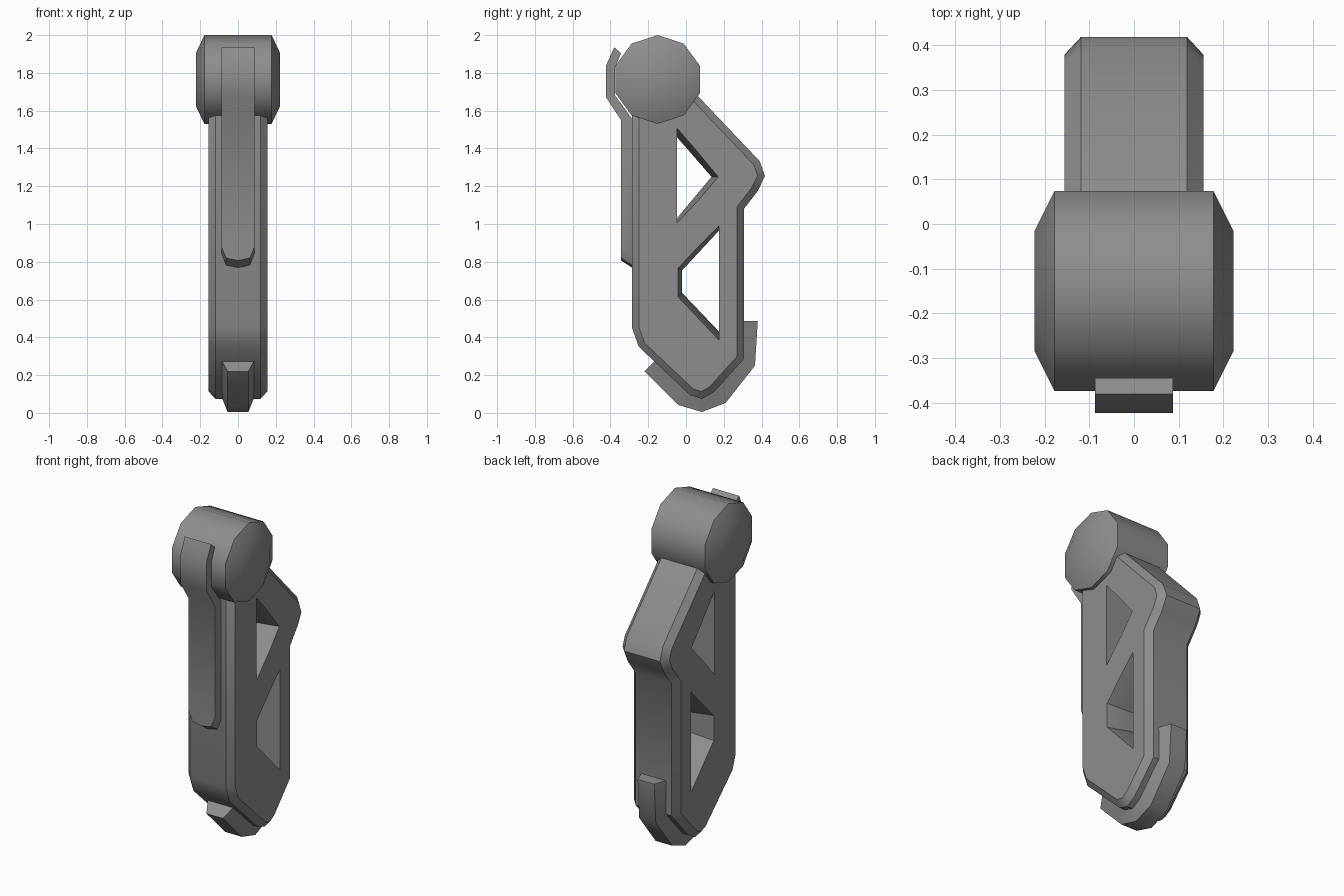
import bpy, bmesh, math
from mathutils import Vector

if "Cube" in bpy.data.objects:
    bpy.data.objects.remove(bpy.data.objects["Cube"])

grey = bpy.data.materials.new("grey")
grey.diffuse_color = (0.27, 0.27, 0.27, 1)
grey.use_nodes = True
grey.node_tree.nodes["Principled BSDF"].inputs["Base Color"].default_value = grey.diffuse_color


def loft(name, rings, cap=True):
    """Skin a list of equal-length point rings and cap the ends."""
    bm = bmesh.new()
    vr = [[bm.verts.new(p) for p in r] for r in rings]
    n = len(vr[0])
    for a, b in zip(vr, vr[1:]):
        for i in range(n):
            j = (i + 1) % n
            bm.faces.new((a[i], a[j], b[j], b[i]))
    bm.faces.new(vr[0][::-1])
    bm.faces.new(vr[-1])
    bmesh.ops.recalc_face_normals(bm, faces=bm.faces)
    me = bpy.data.meshes.new(name)
    bm.to_mesh(me)
    bm.free()
    me.materials.append(grey)
    ob = bpy.data.objects.new(name, me)
    bpy.context.collection.objects.link(ob)
    return ob


def smooth(ob, angle=40):
    bpy.ops.object.select_all(action='DESELECT')
    ob.select_set(True)
    bpy.context.view_layer.objects.active = ob
    bpy.ops.object.shade_smooth_by_angle(angle=math.radians(angle))


def inset(poly, d):
    """Mitred inward offset of a counter-clockwise (y, z) outline."""
    out = []
    for i, p in enumerate(poly):
        p = Vector(p)
        e0 = (p - Vector(poly[i - 1])).normalized()
        e1 = (Vector(poly[(i + 1) % len(poly)]) - p).normalized()
        n0, n1 = Vector((-e0.y, e0.x)), Vector((-e1.y, e1.x))
        out.append(tuple(p + (n0 + n1) * d / (1 + n0.dot(n1))))
    return out


def slab(name, layers):
    return loft(name, [[(x, y, z) for y, z in poly] for x, poly in layers])


# body plate with chamfered rim
outline = [(-.286, .45), (-.25, .35), (.02, .095), (.085, .074), (.148, .11),
           (.307, .286), (.307, 1.08), (.38, 1.175), (.418, 1.254),
           (.39, 1.333), (.07, 1.67), (-.1, 1.8), (-.286, 1.65)]
small = inset(outline, .036)
body = slab("body", [(-.155, small), (-.119, outline), (.119, outline), (.155, small)])

# two window openings, narrowing slightly toward the middle
windows = [
    ([(-.048, 1.005), (.17, 1.25), (-.048, 1.508)],
     [(-.048, 1.03), (.135, 1.25), (-.048, 1.46)]),
    ([(.175, .385), (.175, .99), (-.042, .765), (-.042, .614)],
     [(.175, .43), (.175, .965), (-.02, .755), (-.02, .635)]),
]
for wide, narrow in windows:
    grow = [(2 * w[0] - n[0], 2 * w[1] - n[1]) for w, n in zip(wide, narrow)]
    cutter = slab("window_cutter", [(-.31, grow), (0, narrow), (.31, grow)])
    cutter.hide_render = True
    mod = body.modifiers.new("window", 'BOOLEAN')
    mod.operation, mod.solver, mod.object = 'DIFFERENCE', 'EXACT', cutter
    bpy.context.view_layer.objects.active = body
    bpy.ops.object.modifier_apply(modifier=mod.name)
    bpy.data.objects.remove(cutter)
smooth(body)


# pivot drum with tapered ends
def decagon(r):
    return [(-.15 + r * math.cos(math.radians(18 + 36 * i)),
             1.765 + r * math.sin(math.radians(18 + 36 * i))) for i in range(10)]


drum = slab("pivot_drum", [(-.222, decagon(.142)), (-.178, decagon(.235)),
                           (.178, decagon(.235)), (.222, decagon(.142))])
smooth(drum)

# front clip strip: half width, centre drop, outer (y, z), inner (y, z)
strip = [(.063, .013, (-.344, .82), (-.28, .778)),
         (.087, 0, (-.344, .878), (-.28, .84)),
         (.087, 0, (-.344, 1.55), (-.28, 1.55)),
         (.087, 0, (-.423, 1.67), (-.375, 1.68)),
         (.087, 0, (-.423, 1.84), (-.375, 1.83)),
         (.087, 0, (-.38, 1.935), (-.344, 1.905))]
clip = loft("front_clip", [
    [(-w, o[0], o[1]), (0, o[0], o[1] - d), (w, o[0], o[1]),
     (w, i[0], i[1]), (0, i[0], i[1] - d), (-w, i[0], i[1])]
    for w, d, o, i in strip])
smooth(clip)

# bottom hook: outer and inner (y, z) path with a trapezoid section
hook = [((-.22, .22), (-.165, .275)), ((-.042, .042), (.01, .11)),
        ((.085, .005), (.085, .08)), ((.21, .053), (.14, .115)),
        ((.365, .25), (.3, .29)), ((.38, .487), (.3, .487))]
rail = loft("bottom_hook", [
    [(-.055, *o), (.055, *o), (.085, *i), (-.085, *i)] for o, i in hook])
smooth(rail)
